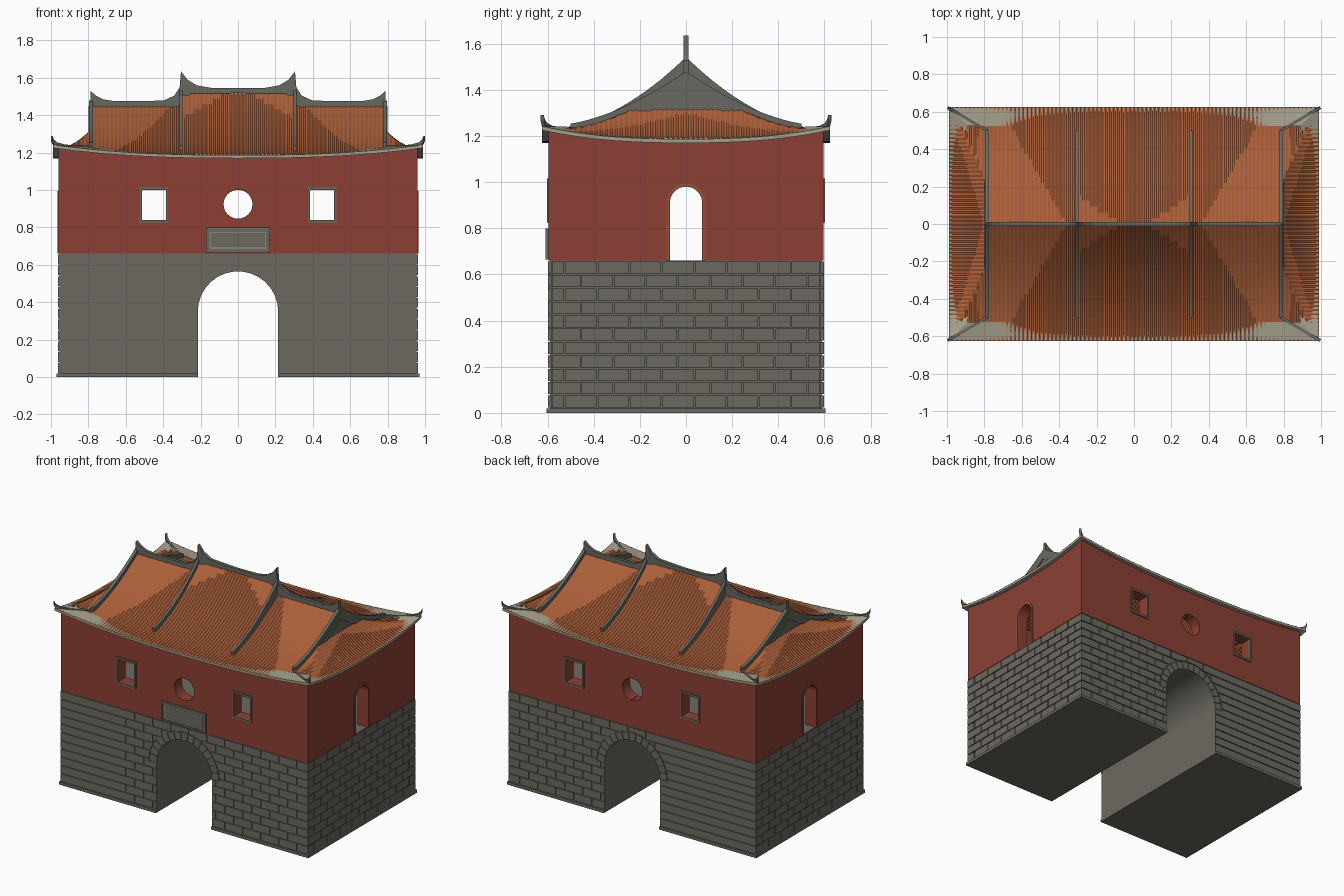
import bpy, bmesh, math
from mathutils import Vector

if "Cube" in bpy.data.objects:
    bpy.data.objects.remove(bpy.data.objects["Cube"])


def material(name, *rgb):
    m = bpy.data.materials.new(name)
    m.use_nodes = True
    col = [((c / 255 + 0.055) / 1.055) ** 2.4 for c in rgb] + [1]
    m.diffuse_color = col
    m.node_tree.nodes["Principled BSDF"].inputs["Base Color"].default_value = col
    return m


STONE = material("grey stone", 108, 105, 96)
RED = material("red plaster", 140, 64, 52)
TILE = material("orange tile", 172, 96, 58)
RIDGE = material("ridge grey", 104, 105, 97)
FRAME = material("brown grey frame", 110, 98, 84)
CLAY = material("clay frame", 148, 78, 58)
PALE = material("pale trim", 165, 160, 140)


def finish(name, bm, mat, recalc=True):
    if recalc:
        bmesh.ops.recalc_face_normals(bm, faces=bm.faces)
    me = bpy.data.meshes.new(name)
    bm.to_mesh(me)
    bm.free()
    me.materials.append(mat)
    ob = bpy.data.objects.new(name, me)
    bpy.context.collection.objects.link(ob)
    return ob


def place(axis, t, u, v):
    return (u, t, v) if axis == "y" else (t, u, v)


def prism(name, pts, axis, a, b, mat, bm=None):
    """Extrude a 2D outline along x or y."""
    own = bm is None
    bm = bmesh.new() if own else bm
    lo, hi = ([bm.verts.new(place(axis, t, *p)) for p in pts] for t in (a, b))
    bm.faces.new(lo)
    bm.faces.new(hi[::-1])
    for i in range(len(pts)):
        j = (i + 1) % len(pts)
        bm.faces.new((lo[i], lo[j], hi[j], hi[i]))
    return finish(name, bm, mat) if own else None


def surround(name, outer, inner, axis, a, b, mat, closed=True):
    """Flat frame between two outlines with equal point counts."""
    bm = bmesh.new()
    loops = [[bm.verts.new(place(axis, t, *p)) for p in pts]
             for t, pts in ((a, outer), (b, outer), (b, inner), (a, inner))]
    n = len(outer)
    for i in range(n if closed else n - 1):
        j = (i + 1) % n
        for k in range(4):
            p, q = loops[k], loops[(k + 1) % 4]
            bm.faces.new((p[i], p[j], q[j], q[i]))
    return finish(name, bm, mat)


def rect(u0, u1, v0, v1):
    return [(u0, v0), (u1, v0), (u1, v1), (u0, v1)]


def arc(r, spring, n=28):
    return [(-r * math.cos(math.pi * i / n), spring + r * math.sin(math.pi * i / n))
            for i in range(n + 1)]


def arch(r, base, spring):
    return [(-r, base)] + arc(r, spring) + [(r, base)]


def sweep(name, path, width, top, bottom, mat):
    """Upright bar that follows a path."""
    bm = bmesh.new()
    rings = []
    for i, p in enumerate(path):
        d = Vector(path[min(i + 1, len(path) - 1)]) - Vector(path[max(i - 1, 0)])
        side = Vector((-d.y, d.x, 0)).normalized() * width / 2
        rings.append([bm.verts.new(Vector(p) + side * s + Vector((0, 0, h)))
                      for s, h in ((1, top), (-1, top), (-1, -bottom), (1, -bottom))])
    for r, s in zip(rings, rings[1:]):
        for k in range(4):
            bm.faces.new((r[k], r[k - 1], s[k - 1], s[k]))
    bm.faces.new(rings[0])
    bm.faces.new(rings[-1][::-1])
    return finish(name, bm, mat)


def cut(ob, cutter):
    cutter.hide_render = True
    mod = ob.modifiers.new("cut", "BOOLEAN")
    mod.operation, mod.solver, mod.object = "DIFFERENCE", "EXACT", cutter
    bpy.context.view_layer.objects.active = ob
    bpy.ops.object.modifier_apply(modifier=mod.name)
    bpy.data.objects.remove(cutter)


# Roof shape: two curved slopes, lower end skirts and raised corners
EX, EY, GX, EAVE = 0.99, 0.625, 0.79, 1.185


def lift(x, y):
    return 0.055 * (abs(x) / EX * abs(y) / EY) ** 2.5


def slope(x, y):
    t = max(0, 1 - abs(y) / EY)
    return EAVE + 0.265 * t ** 1.6 + (0.065 * t ** 3 if abs(x) < 0.306 else 0)


def skirt(x):
    return EAVE + 0.13 * max(0, (EX - abs(x)) / (EX - GX)) ** 1.7


def wave(u, period=0.022):
    return 0.005 * abs((u / period) % 1 * 2 - 1)


def roof_z(x, y, end):
    z = slope(x, y) + wave(x)
    return (min(z, skirt(x) + wave(y)) if end else z) + lift(x, y)


def roof_part(name, x0, x1, nx, ny, end):
    bm = bmesh.new()
    grid = [[bm.verts.new((x, y, roof_z(x, y, end)))
             for y in (-EY + 2 * EY * j / ny for j in range(ny + 1))]
            for x in (x0 + (x1 - x0) * i / nx for i in range(nx + 1))]
    for a, b in zip(grid, grid[1:]):
        for j in range(ny):
            bm.faces.new((a[j], b[j], b[j + 1], a[j + 1]))
    return finish(name, bm, TILE, False)


roof_part("main_roof", -GX, GX, 144, 40, False)
roof_part("right_roof_skirt", -EX, -GX, 18, 114, True)
roof_part("left_roof_skirt", GX, EX, 18, 114, True)


# Rectangular shells whose rim follows the eave
def shell(name, hx, hy, thick, bottom, top, follow, mat):
    n = 24
    loop = [(-1 + 2 * i / n, -1) for i in range(n)] + [(1, -1 + 2 * i / n) for i in range(n)]
    loop += [(-u, -v) for u, v in loop]
    bm = bmesh.new()
    rings = []
    for inset, z, f in ((0, bottom, follow), (0, top, 1), (thick, top, 1), (thick, bottom, follow)):
        rings.append([bm.verts.new((u * (hx - inset), v * (hy - inset), z + f * lift(u * hx, v * hy)))
                      for u, v in loop])
    for k in range(4):
        p, q = rings[k], rings[(k + 1) % 4]
        for i in range(len(loop)):
            bm.faces.new((p[i - 1], p[i], q[i], q[i - 1]))
    return finish(name, bm, mat)


shell("eave_board", EX, EY, 0.1, 1.17, 1.187, 1, PALE)
walls = shell("upper_walls", 0.96, 0.595, 0.08, 0.66, 1.178, 0, RED)

# Window, round opening and door cuts
for s in (-1, 1):
    cut(walls, prism("window_cutter", rect(s * 0.45 - 0.064, s * 0.45 + 0.064, 0.84, 1.0), "y", -1, 1, RED))
cut(walls, prism("round_cutter", [(0.077 * math.cos(a * math.pi / 20), 0.924 + 0.077 * math.sin(a * math.pi / 20))
                                  for a in range(40)], "y", -1, 1, RED))
cut(walls, prism("door_cutter", arch(0.07, 0.6, 0.91), "x", -1.2, 1.2, RED))

# Frames around the openings
for side, s in (("right", -1), ("left", 1)):
    for face, f in (("front", -1), ("back", 1)):
        c = s * 0.45
        surround(f"{face}_{side}_window_frame", rect(c - 0.076, c + 0.076, 0.825, 1.015),
                 rect(c - 0.064, c + 0.064, 0.84, 1.0), "y", f * 0.58, f * 0.602, FRAME)
    surround(f"{side}_door_frame", arch(0.085, 0.66, 0.91), arch(0.07, 0.66, 0.91), "x",
             s * 0.95, s * 0.965, CLAY, False)

# Sign panel on the front
prism("sign_panel", rect(-0.172, 0.172, 0.665, 0.8), "y", -0.605, -0.59, STONE)
surround("sign_rim", rect(-0.172, 0.172, 0.665, 0.8), rect(-0.16, 0.16, 0.677, 0.788), "y", -0.609, -0.6, STONE)
surround("sign_border", rect(-0.15, 0.15, 0.688, 0.776), rect(-0.146, 0.146, 0.692, 0.772), "y", -0.607, -0.6, PALE)

# Stone base with its vaulted passage
R, SPRING = 0.215, 0.35
prism("stone_base", [(-0.955, 0)] + arch(R, 0, SPRING) + [(0.955, 0), (0.955, 0.66), (-0.955, 0.66)],
      "y", -0.59, 0.59, STONE)
for side, s in (("right", -1), ("left", 1)):
    prism(f"{side}_plinth", rect(s * R, s * 0.97, 0, 0.02), "y", -0.605, 0.605, STONE)

# Raised stone courses
GAP, COURSE, LENGTH = 0.003, 0.058, 0.14


def courses(name, axis, half, a, b, plain):
    bm = bmesh.new()
    for row in range(11):
        z = 0.02 + row * COURSE
        joints = [0.035 + (k + 0.5 * (row % 2)) * LENGTH for k in range(-9, 9)]
        joints = [-half] + [j for j in joints if plain < j and abs(j) < half - 0.03] + [half]
        for p, q in zip(joints, joints[1:]):
            prism("", rect(p + (GAP if p > -half else 0), q - (GAP if q < half else 0),
                           z + GAP, z + COURSE - GAP), axis, a, b, STONE, bm)
    return finish(name, bm, STONE)


OUT = R + 0.06
for name, f, plain in (("front", -1, -0.46), ("back", 1, -0.2)):
    wall = courses(f"{name}_courses", "y", 0.962, f * 0.582, f * 0.597, plain)
    cut(wall, prism("arch_cutter", [(-R, -0.1), (-R, SPRING)] + arc(OUT, SPRING) + [(R, SPRING), (R, -0.1)],
                    "y", -1, 1, STONE))
    # Wedge stones around the arch
    bm = bmesh.new()
    for k in range(15):
        a0, a1 = math.pi * (k + 0.04) / 15, math.pi * (k + 0.96) / 15
        prism("", [(r * math.cos(a), SPRING + r * math.sin(a))
                   for r, a in ((R, a0), (OUT - 0.006, a0), (OUT - 0.006, a1), (R, a1))],
              "y", f * 0.582, f * 0.597, STONE, bm)
    finish(f"{name}_arch_stones", bm, STONE)
for name, f in (("right", -1), ("left", 1)):
    courses(f"{name}_courses", "x", 0.58, f * 0.947, f * 0.962, -1)

# Main ridge with swept horns
half = [(0, 1.545), (0.15, 1.547), (0.22, 1.56), (0.27, 1.59), (0.305, 1.635), (0.312, 1.55), (0.34, 1.505),
        (0.4, 1.478), (0.66, 1.475), (0.72, 1.485), (0.76, 1.505), (0.788, 1.53), (0.788, 1.435),
        (0.32, 1.435), (0.3, 1.49), (0.25, 1.515), (0, 1.518)]
prism("main_ridge", half + [(-x, z) for x, z in half[-2:0:-1]], "y", -0.011, 0.011, RIDGE)

# Ribs, gables and corner horns
for side, s in (("right", -1), ("left", 1)):
    for face, f in (("front", -1), ("back", 1)):
        steps = [0.5 * i / 14 for i in range(15)]
        sweep(f"{face}_{side}_rib", [(s * 0.305, f * y, slope(0.3, y) + lift(0.305, y)) for y in steps],
              0.018, 0.028, 0.06, RIDGE)
        sweep(f"{face}_{side}_gable_rib", [(s * 0.785, f * y, slope(GX, y) + lift(GX, y)) for y in steps],
              0.022, 0.03, 0.03, RIDGE)
        horn = [(0.785, 0.5, 1.228), (0.86, 0.543, 1.225), (0.93, 0.585, 1.232),
                (0.97, 0.608, 1.243), (0.988, 0.618, 1.258), (0.996, 0.623, 1.278)]
        sweep(f"{face}_{side}_corner_horn", [(s * x, f * y, z) for x, y, z in horn], 0.016, 0.012, 0.014, RIDGE)
    ys = [-0.3 + 0.05 * i for i in range(13)]
    prism(f"{side}_gable", [(y, slope(GX, y)) for y in ys] + [(0.3, 1.26), (-0.3, 1.26)],
          "x", s * 0.77, s * 0.793, RIDGE)
    for f in (-1, 1):
        sweep(f"{side}_gable_band", [(s * 0.79, f * y, slope(GX, y)) for y in steps[:9]],
              0.018, 0, 0.045, RIDGE)
